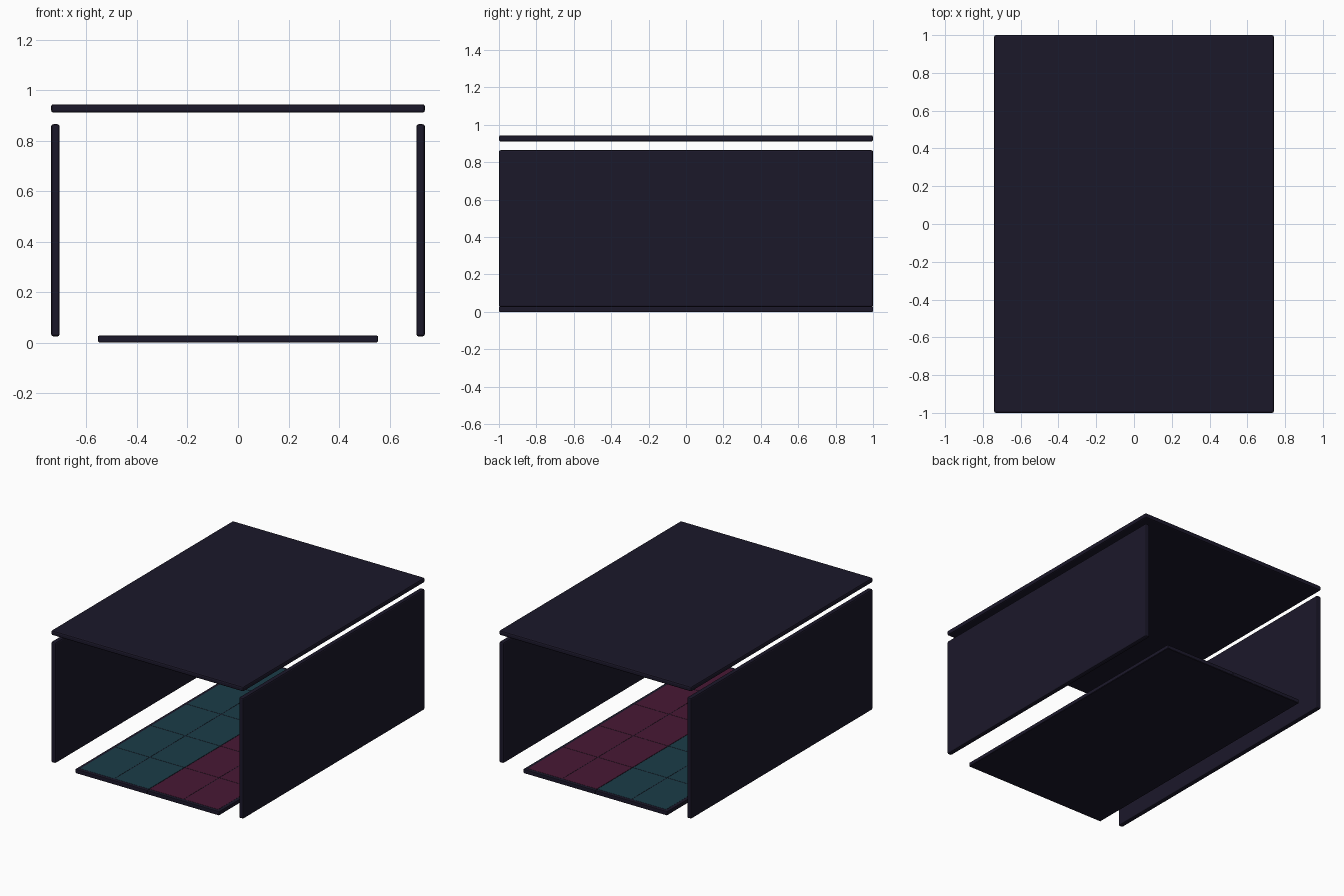
import bpy

if "Cube" in bpy.data.objects:
    bpy.data.objects.remove(bpy.data.objects["Cube"])


def material(name, rgb):
    m = bpy.data.materials.new(name)
    m.diffuse_color = (*rgb, 1)
    m.use_nodes = True
    m.node_tree.nodes["Principled BSDF"].inputs["Base Color"].default_value = m.diffuse_color
    return m


DARK = material("dark_panel", (0.011, 0.009, 0.023))
TEAL = material("teal_tile", (0.011, 0.045, 0.065))
PLUM = material("plum_tile", (0.065, 0.009, 0.034))


def box(name, lo, hi, mat, bevel=0.0):
    bpy.ops.mesh.primitive_cube_add(
        size=1, location=[(a + b) / 2 for a, b in zip(lo, hi)])
    ob = bpy.context.object
    ob.name = name
    ob.scale = [b - a for a, b in zip(lo, hi)]
    bpy.ops.object.transform_apply(location=False, rotation=False, scale=True)
    ob.data.materials.append(mat)
    if bevel:
        mod = ob.modifiers.new("soft_edges", 'BEVEL')
        mod.width = bevel
        mod.segments = 2
    return ob


# Roof panel floating above the walls
box("roof", (-0.74, -1, 0.911), (0.74, 1, 0.944), DARK, 0.009)

# Side walls
for side, x0, x1 in (("left", -0.74, -0.706), ("right", 0.706, 0.74)):
    box(side + "_wall", (x0, -1, 0.025), (x1, 1, 0.865), DARK, 0.009)

# Floor: two slabs meeting at the centre, each with coloured inlaid tiles
HALF, RIM, SEAM, ROWS = 0.554, 0.02, 0.005, 5
TOP = 0.028
for side, sx, mat in (("left", -1, TEAL), ("right", 1, PLUM)):
    x0, x1 = sorted((0, sx * HALF))
    box(side + "_floor", (x0, -1, 0.002), (x1, 1, TOP), DARK, 0.004)
    tile_w = (HALF - RIM) / 2
    tile_l = (2 - 2 * RIM) / ROWS
    for col in range(2):
        for row in range(ROWS):
            a, b = sorted((sx * (col * tile_w + SEAM / 2),
                           sx * ((col + 1) * tile_w - SEAM / 2)))
            y = -1 + RIM + row * tile_l
            box(f"{side}_floor_tile", (a, y + SEAM / 2, 0.02),
                (b, y + tile_l - SEAM / 2, TOP + 0.001), mat)

# Thin base sheet under the floor
box("floor_base", (-HALF + 0.003, -0.997, 0), (HALF - 0.003, 0.997, 0.01), DARK)
